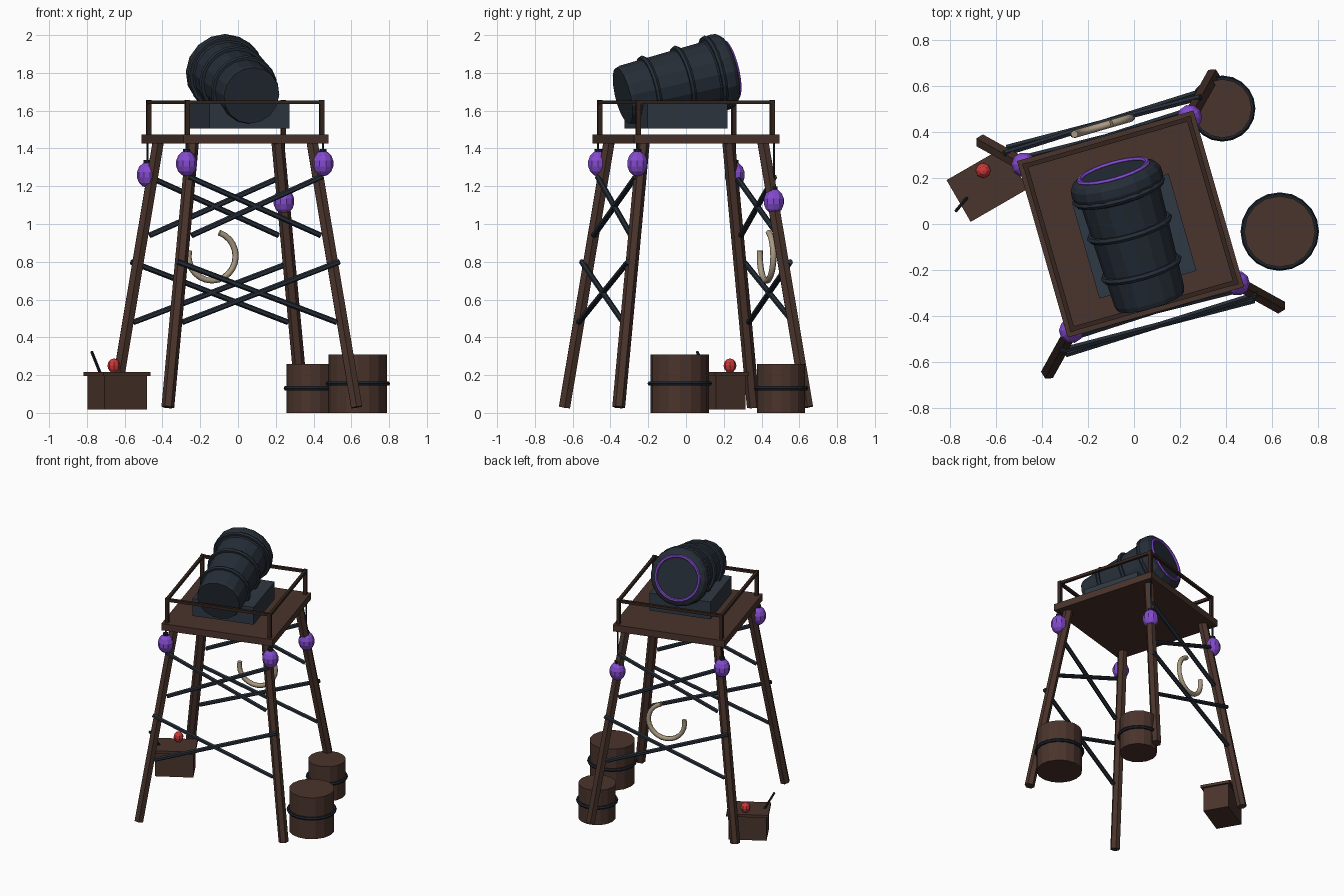
import bpy, bmesh
from math import radians, cos, sin, tau
from mathutils import Matrix, Vector

cube = bpy.data.objects.get("Cube")
if cube:
    bpy.data.objects.remove(cube, do_unlink=True)


def material(name, rgb):
    m = bpy.data.materials.new(name)
    m.use_nodes = True
    m.diffuse_color = (*rgb, 1)
    bsdf = m.node_tree.nodes["Principled BSDF"]
    bsdf.inputs["Base Color"].default_value = (*rgb, 1)
    bsdf.inputs["Roughness"].default_value = 0.8
    return m


WOOD = material("brown wood", (0.068, 0.034, 0.025))
RAIL = material("dark wood", (0.035, 0.018, 0.013))
IRON = material("blue black iron", (0.019, 0.027, 0.039))
STEEL = material("slate iron", (0.028, 0.040, 0.056))
BAND = material("black iron", (0.011, 0.016, 0.023))
PURPLE = material("purple", (0.23, 0.07, 0.62))
BONE = material("bone", (0.40, 0.32, 0.22))
RED = material("red", (0.60, 0.04, 0.04))

# Tower frame: turned about the vertical axis
TOWER = Matrix.Translation((-0.015, 0, 0)) @ Matrix.Rotation(radians(16), 4, "Z")
WORLD = Matrix.Identity(4)
CORNERS = [(-1, -1), (1, -1), (1, 1), (-1, 1)]


def finish(name, bm, mat, frame):
    bmesh.ops.recalc_face_normals(bm, faces=bm.faces)
    mesh = bpy.data.meshes.new(name)
    bm.to_mesh(mesh)
    bm.free()
    mesh.materials.append(mat)
    ob = bpy.data.objects.new(name, mesh)
    ob.matrix_world = frame
    bpy.context.collection.objects.link(ob)
    return ob


def box(name, size, centre, mat, frame=WORLD):
    bm = bmesh.new()
    m = Matrix.Translation(centre) @ Matrix.Diagonal((*size, 1))
    bmesh.ops.create_cube(bm, size=1, matrix=m)
    return finish(name, bm, mat, frame)


def rod(name, a, b, radius, mat, sides=6, frame=WORLD):
    a, b = Vector(a), Vector(b)
    turn = (b - a).to_track_quat("Z", "Y").to_matrix().to_4x4()
    bm = bmesh.new()
    bmesh.ops.create_cone(bm, cap_ends=True, segments=sides, radius1=radius, radius2=radius,
                          depth=(b - a).length, matrix=Matrix.Translation((a + b) / 2) @ turn)
    return finish(name, bm, mat, frame)


def ball(name, centre, radius, height, mat, u=10, v=7, frame=WORLD):
    bm = bmesh.new()
    m = Matrix.Translation(centre) @ Matrix.Diagonal((radius, radius, height, 1))
    bmesh.ops.create_uvsphere(bm, u_segments=u, v_segments=v, radius=1, matrix=m)
    return finish(name, bm, mat, frame)


def lathe(name, profile, mat, frame=WORLD, sides=16, closed=False):
    """Revolve (radius, height) points about the frame's z axis."""
    bm = bmesh.new()
    rings = [[bm.verts.new((r * cos(tau * i / sides), r * sin(tau * i / sides), z))
              for i in range(sides)] for r, z in profile]
    pairs = list(zip(rings, rings[1:]))
    if closed:
        pairs.append((rings[-1], rings[0]))
    else:
        bm.faces.new(rings[0])
        bm.faces.new(rings[-1])
    for lo, hi in pairs:
        for i in range(sides):
            j = (i + 1) % sides
            bm.faces.new((lo[i], lo[j], hi[j], hi[i]))
    return finish(name, bm, mat, frame)


def hoop(name, radius, z, thick, mat, frame=WORLD, sides=20):
    section = [(radius + thick * cos(tau * k / 6), z + thick * sin(tau * k / 6)) for k in range(6)]
    return lathe(name, section, mat, frame, sides, closed=True)


# Platform, legs, railing
box("platform", (0.8, 0.8, 0.05), (0, 0, 1.45), WOOD, TOWER)
for n, (sx, sy) in enumerate(CORNERS):
    rod(f"leg_{n}", (sx * .52, sy * .52, .03), (sx * .33, sy * .33, 1.43), .034, WOOD, 6, TOWER)
    box(f"rail_post_{n}", (.024, .024, .185), (sx * .37, sy * .37, 1.565), RAIL, TOWER)
for s in (-1, 1):
    box("rail_long", (.76, .02, .02), (0, s * .37, 1.645), RAIL, TOWER)
    box("rail_short", (.02, .76, .02), (s * .37, 0, 1.645), RAIL, TOWER)

# Crossed braces on the front and the back: upper and lower tiers
for side in (-1, 1):
    for s in (-1, 1):
        rod("lower_brace", (s * .445, side * .447, .80), (-s * .425, side * .468, .48),
            .015, IRON, 6, TOWER)
        rod("upper_brace", (s * .365, side * .382, 1.25), (-s * .355, side * .405, .94),
            .015, IRON, 6, TOWER)

# Lanterns hanging under the corners
for (sx, sy), z in zip(CORNERS, (1.32, 1.32, 1.12, 1.26)):
    x, y = sx * .376, sy * .376
    rod("lantern_cord", (x, y, z + .06), (x, y, 1.43), .006, BAND, 5, TOWER)
    ball("lantern", (x, y, z), .056, .068, PURPLE, frame=TOWER)
    rod("lantern_cap", (x, y, z + .06), (x, y, z + .078), .02, BAND, 8, TOWER)

# Curved horn hung between the back legs
curve = bpy.data.curves.new("horn", "CURVE")
curve.dimensions = "3D"
curve.bevel_depth = .017
curve.bevel_resolution = 1
curve.use_fill_caps = True
spline = curve.splines.new("POLY")
STEPS = 18
spline.points.add(STEPS)
for i, p in enumerate(spline.points):
    a = radians(72 - 265 * i / STEPS)
    p.co = (.13 * cos(a), .444, .83 + .13 * sin(a), 1)
curve.materials.append(BONE)
horn = bpy.data.objects.new("horn", curve)
horn.matrix_world = TOWER
bpy.context.collection.objects.link(horn)

# Cannon on its block, tilted up toward the back
box("cannon_block", (.44, .44, .13), (0, -.055, 1.57), STEEL, TOWER)
CANNON = (Matrix.Translation((.072, -.335, 1.68)) @ Matrix.Rotation(radians(16), 4, "Z")
          @ Matrix.Rotation(radians(13 - 90), 4, "X"))
lathe("cannon_barrel", [(.152, 0), (.158, .02), (.172, .34), (.178, .49), (.198, .51),
                        (.206, .535), (.203, .57), (.19, .59), (.17, .60)], IRON, CANNON)
for t, r in ((.15, .168), (.34, .178), (.51, .193)):
    hoop("cannon_hoop", r, t, .015, IRON, CANNON)
hoop("muzzle_ring", .155, .602, .011, PURPLE, CANNON, 24)

# Kegs beside the tower
for x, y, r, h in ((.635, -.033, .155, .31), (.385, .503, .128, .26)):
    spot = Matrix.Translation((x, y, 0))
    lathe("keg", [(r, 0), (r, h)], WOOD, spot)
    hoop("keg_hoop", r + .003, h / 2, .013, BAND, spot)

# Crate with a red ball and a lever on its lid
CRATE = Matrix.Translation((-.64, .172, 0)) @ Matrix.Rotation(radians(30), 4, "Z")
box("crate", (.26, .18, .18), (0, 0, .108), WOOD, CRATE)
box("crate_lid", (.287, .21, .02), (0, 0, .206), WOOD, CRATE)
ball("red_ball", (-.657, .233, .25), .034, .038, RED, 8, 6)
rod("lever", (-.73, .112, .212), (-.775, .058, .325), .008, BAND)
